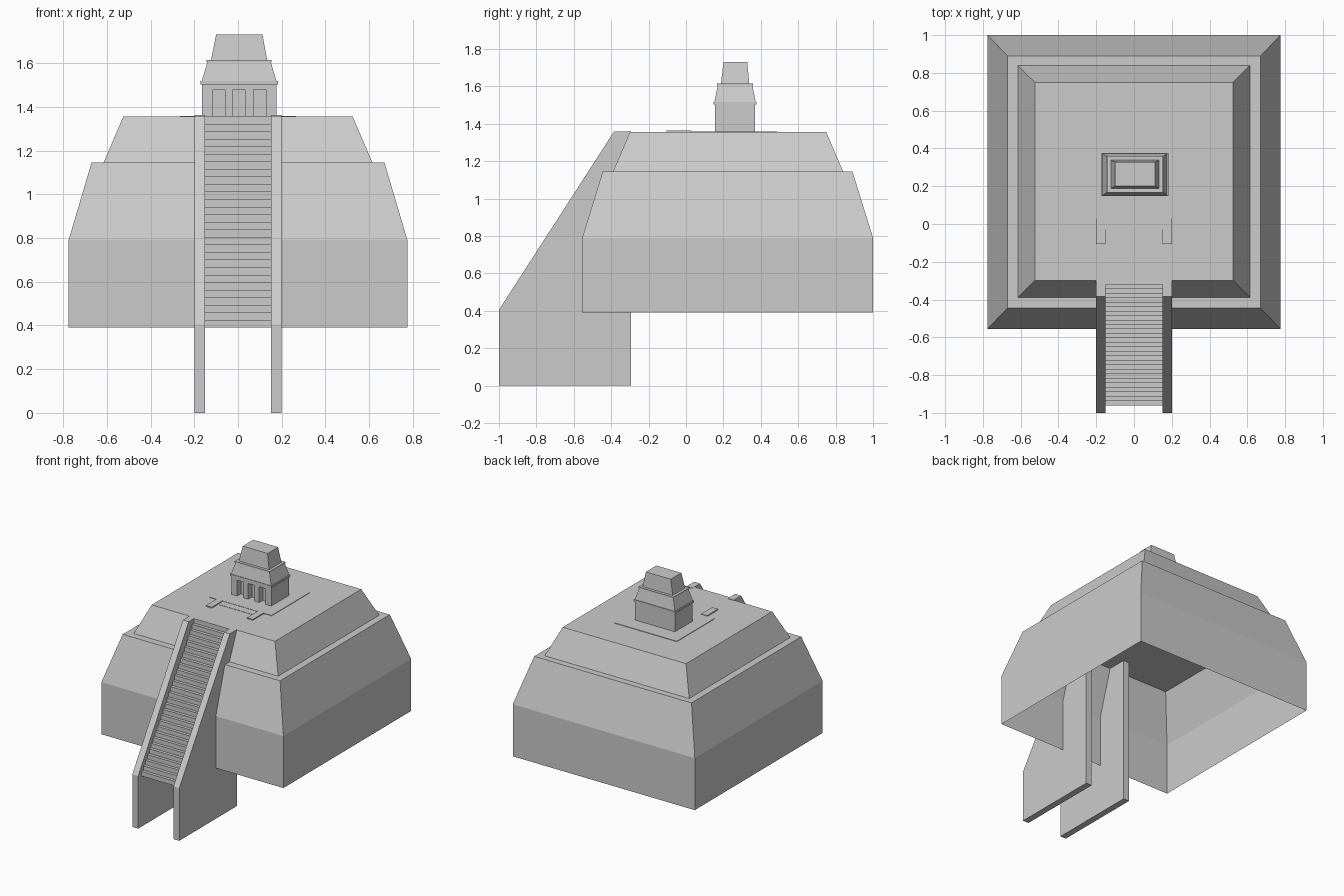
import bpy, bmesh

if "Cube" in bpy.data.objects:
    bpy.data.objects.remove(bpy.data.objects["Cube"])


def finish(name, bm):
    bmesh.ops.recalc_face_normals(bm, faces=bm.faces[:])
    me = bpy.data.meshes.new(name)
    bm.to_mesh(me)
    bm.free()
    ob = bpy.data.objects.new(name, me)
    bpy.context.collection.objects.link(ob)
    return ob


def tiers(name, rings, bottom=True):
    """Stack of rectangles (x0, x1, y0, y1, z) joined by flat sides."""
    bm = bmesh.new()
    loops = [[bm.verts.new(p) for p in
              ((a, c, z), (b, c, z), (b, d, z), (a, d, z))]
             for a, b, c, d, z in rings]
    for lo, hi in zip(loops, loops[1:]):
        for i in range(4):
            j = (i + 1) % 4
            bm.faces.new((lo[i], lo[j], hi[j], hi[i]))
    bm.faces.new(loops[-1])
    if bottom:
        bm.faces.new(loops[0][::-1])
    return finish(name, bm)


def box(name, x0, x1, y0, y1, z0, z1):
    return tiers(name, [(x0, x1, y0, y1, z0), (x0, x1, y0, y1, z1)])


def extrude_x(name, profile, x0, x1, closed=True):
    """Sweep a (y, z) profile across x; open profiles make a sheet."""
    bm = bmesh.new()
    a = [bm.verts.new((x0, y, z)) for y, z in profile]
    b = [bm.verts.new((x1, y, z)) for y, z in profile]
    n = len(profile)
    for i in range(n if closed else n - 1):
        j = (i + 1) % n
        bm.faces.new((a[i], a[j], b[j], b[i]))
    if closed:
        bm.faces.new(a)
        bm.faces.new(b)
    return finish(name, bm)


# Hollow pyramid body, open underneath
tiers("lower_tier", [(-.775, .775, -.555, 1, .39), (-.775, .775, -.555, 1, .79),
                     (-.67, .67, -.445, .89, 1.145)], bottom=False)
tiers("upper_tier", [(-.615, .615, -.39, .84, 1.145),
                     (-.525, .525, -.30, .75, 1.355)], bottom=False)

# Stairway between two sloping side walls
wall = [(-1, 0), (-1, .405), (-.385, 1.358), (-.295, 1.358), (-.295, 0)]
for side, x in (("left", -.20), ("right", .15)):
    extrude_x("stair_wall_" + side, wall, x, x + .05)

STEPS = 28
y0, z0 = -.96, .39
run, rise = .64 / (STEPS - 1), (1.357 - z0) / STEPS
steps = [(y0, z0)]
for i in range(STEPS):
    z = z0 + rise * (i + 1)
    steps += [(y0 + run * i, z), (y0 + run * (i + 1), z)]
extrude_x("stair_steps", steps, -.15, .15, closed=False)

# Thin terrace under the temple, with a tiny step and its end blocks
box("terrace", -.265, .265, .03, .49, 1.35, 1.359)
box("terrace_step", -.15, .15, -.03, .03, 1.35, 1.357)
for side, x in (("left", -.20), ("right", .15)):
    box("terrace_block_" + side, x, x + .05, -.105, .03, 1.35, 1.363)

# Temple: back room, front piers with three doorways, lintel
box("temple_room", -.165, .175, .20, .37, 1.355, 1.505)
box("door_lintel", -.165, .175, .155, .20, 1.48, 1.505)
piers = [(-.165, -.115), (-.06, -.022), (.033, .072), (.127, .175)]
for i, (a, b) in enumerate(piers):
    box(f"door_pier_{i + 1}", a, b, .155, .20, 1.355, 1.48)

# Temple cornice and stepped roof
box("temple_cornice", -.172, .182, .148, .377, 1.503, 1.517)
tiers("roof_lower", [(-.166, .176, .152, .372, 1.517), (-.14, .15, .17, .355, 1.605)])
box("roof_band", -.144, .154, .166, .359, 1.605, 1.615)
tiers("roof_crest", [(-.123, .133, .187, .338, 1.615), (-.10, .112, .20, .328, 1.73)])
